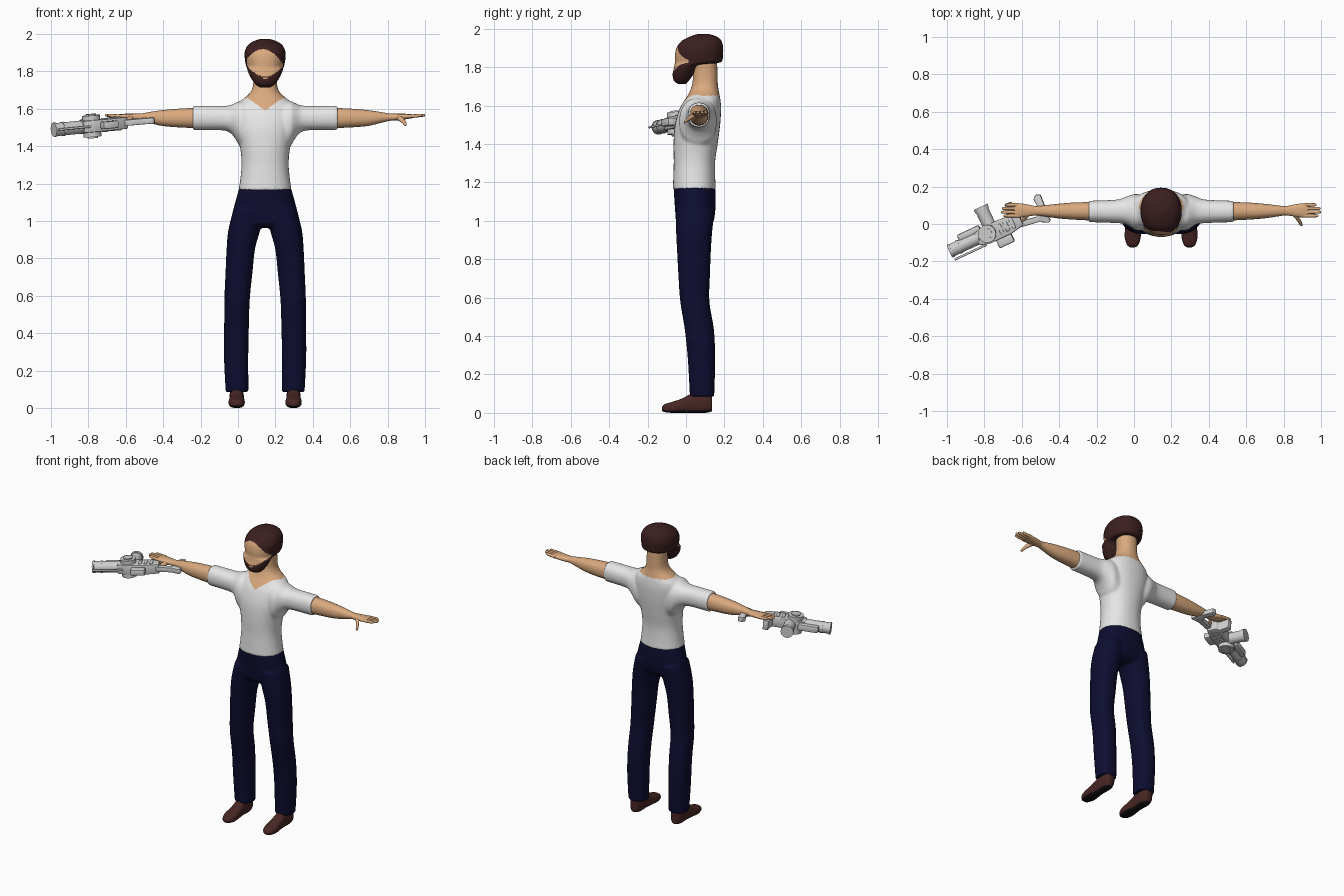
import bpy, bmesh, math
from mathutils import Matrix, Vector

if "Cube" in bpy.data.objects:
    bpy.data.objects.remove(bpy.data.objects["Cube"])

CX = 0.145          # centre line of the man


def material(name, rgb):
    m = bpy.data.materials.new(name)
    m.diffuse_color = (*rgb, 1)
    m.use_nodes = True
    m.node_tree.nodes["Principled BSDF"].inputs["Base Color"].default_value = m.diffuse_color
    return m


SKIN = material("skin", (0.70, 0.40, 0.21))
WHITE = material("white cotton", (0.80, 0.80, 0.80))
NAVY = material("navy denim", (0.004, 0.004, 0.03))
HAIR = material("dark brown hair", (0.045, 0.014, 0.014))
SHOE = material("brown leather", (0.065, 0.02, 0.018))
SOLE = material("black sole", (0.006, 0.005, 0.005))
METAL = material("pale metal", (0.62, 0.62, 0.62))


def finish(name, bm, mats, rule=None, angle=None, matrix=None):
    """Turn a bmesh into a named, smooth-shaded object; rule(face) gives the colour."""
    bmesh.ops.recalc_face_normals(bm, faces=bm.faces)
    for f in bm.faces:
        f.smooth = True
        if rule:
            f.material_index = rule(f)
    me = bpy.data.meshes.new(name)
    bm.to_mesh(me)
    bm.free()
    for m in mats:
        me.materials.append(m)
    if angle:
        me.set_sharp_from_angle(angle=math.radians(angle))
    ob = bpy.data.objects.new(name, me)
    if matrix:
        ob.matrix_world = matrix
    bpy.context.collection.objects.link(ob)
    return ob


def loft(bm, axis, sections, n=32, steps=4, power=2.2):
    """Skin rounded sections (t, a0, a1, b0, b1) along an axis, eased between stations."""
    S = [Vector(s) for s in sections]
    rows = []
    for i in range(len(S) - 1):
        p0, p1, p2, p3 = S[max(i - 1, 0)], S[i], S[i + 1], S[min(i + 2, len(S) - 1)]
        for k in range(steps):
            t = k / steps
            rows.append(0.5 * (2 * p1 + (p2 - p0) * t + (2 * p0 - 5 * p1 + 4 * p2 - p3) * t * t
                               + (3 * p1 - p0 - 3 * p2 + p3) * t ** 3))
    rows.append(S[-1])
    rings = []
    for t, a0, a1, b0, b1 in rows:
        ring = []
        for j in range(n):
            c, s = math.cos(math.tau * j / n), math.sin(math.tau * j / n)
            a = (a0 + a1) / 2 + (a1 - a0) / 2 * math.copysign(abs(c) ** (2 / power), c)
            b = (b0 + b1) / 2 + (b1 - b0) / 2 * math.copysign(abs(s) ** (2 / power), s)
            ring.append(bm.verts.new({'x': (t, a, b), 'y': (a, t, b), 'z': (a, b, t)}[axis]))
        rings.append(ring)
    for r, q in zip(rings, rings[1:]):
        for j in range(n):
            bm.faces.new((r[j], r[(j + 1) % n], q[(j + 1) % n], q[j]))
    bm.faces.new(rings[0][::-1])
    bm.faces.new(rings[-1])


def fuse(name, bm, voxel, rounds, mats, rule=None):
    """Melt overlapping lofts into one soft skin."""
    tmp = finish("helper", bm, [])
    r = tmp.modifiers.new("melt", 'REMESH')
    r.mode, r.voxel_size = 'VOXEL', voxel
    s = tmp.modifiers.new("soften", 'SMOOTH')
    s.factor, s.iterations = 0.5, rounds
    me = bpy.data.meshes.new_from_object(tmp.evaluated_get(bpy.context.evaluated_depsgraph_get()))
    bpy.data.objects.remove(tmp)
    out = bmesh.new()
    out.from_mesh(me)
    finish(name, out, mats, rule)


def upright(rows, cx=CX):
    return [(z, cx - hw, cx + hw, y0, y1) for z, hw, y0, y1 in rows]


# T-shirt with neck: the V neckline is coloured by height
bm = bmesh.new()
loft(bm, 'z', upright([
    (1.163, .142, -.069, .156), (1.23, .132, -.066, .152), (1.31, .126, -.064, .152),
    (1.40, .135, -.065, .165), (1.50, .16, -.058, .178), (1.58, .165, -.035, .183),
    (1.625, .15, -.01, .18), (1.655, .115, .01, .175), (1.68, .085, .022, .17),
    (1.71, .068, .032, .166), (1.75, .063, .036, .165), (1.83, .063, .04, .162)]))
for s in (-1, 1):
    loft(bm, 'x', [(CX + s * d, y0, y1, z0, z1) for d, z0, z1, y0, y1 in (
        (.05, 1.34, 1.63, -.03, .15), (.13, 1.395, 1.64, -.035, .16), (.16, 1.44, 1.63, -.02, .156),
        (.19, 1.473, 1.618, -.002, .145), (.24, 1.485, 1.615, .005, .13), (.387, 1.486, 1.616, .01, .124))])


def neckline(f):
    c = f.calc_center_median()
    line = 1.59 + 0.72 * abs(c.x - CX) if c.y < 0.08 else 1.652
    return 1 if c.z > min(line, 1.655) else 0


fuse("shirt_and_neck", bm, 0.007, 5, [WHITE, SKIN], neckline)

# Trousers
bm = bmesh.new()
loft(bm, 'z', upright([(.962, .13, -.025, .11), (.99, .18, -.05, .14), (1.03, .178, -.055, .15),
                       (1.10, .160, -.06, .155), (1.176, .139, -.065, .152)]))
for s in (-1, 1):
    loft(bm, 'z', [(z, CX + s * c - hw, CX + s * c + hw, y0, y1) for z, c, hw, y0, y1 in (
        (.085, .150, .061, .02, .147), (.27, .155, .065, .01, .152), (.43, .153, .066, -.006, .146),
        (.58, .150, .068, -.03, .122), (.72, .140, .072, -.04, .125), (.85, .130, .076, -.047, .13),
        (.95, .112, .085, -.052, .137), (1.06, .09, .08, -.055, .15))])
fuse("trousers", bm, 0.008, 4, [NAVY])

# Head: hair, beard and mouth are coloured by position
bm = bmesh.new()
loft(bm, 'z', upright([
    (1.712, .025, -.04, .0), (1.73, .052, -.064, .015), (1.765, .077, -.07, .04),
    (1.80, .093, -.062, .055), (1.813, .097, -.06, .08), (1.825, .101, -.058, .18),
    (1.86, .108, -.058, .192), (1.90, .11, -.05, .194), (1.935, .096, -.025, .186),
    (1.957, .07, .015, .165), (1.972, .03, .055, .125)]))


def face_paint(f):
    c = f.calc_center_median()
    d = c.x - CX
    face = 1.772 + 6 * d * d < c.z < 1.918 - 7 * (d + .012) ** 2 and c.y < .015 and abs(d) < .097
    mouth = abs(d) < .012 and abs(c.z - 1.761) < .005 and c.y < -.04
    return 1 if face or mouth else 0


fuse("head", bm, 0.005, 6, [HAIR, SKIN], face_paint)

for s, side in ((-1, "right"), (1, "left")):
    # Forearm and palm, then fingers and thumb
    bm = bmesh.new()
    loft(bm, 'x', [(CX + s * d, y0, y1, z0, z1) for d, z0, z1, y0, y1 in (
        (.34, 1.495, 1.606, .017, .118), (.46, 1.50, 1.60, .023, .115), (.55, 1.508, 1.592, .03, .108),
        (.62, 1.524, 1.582, .04, .10), (.665, 1.535, 1.574, .046, .095), (.70, 1.537, 1.573, .042, .102),
        (.75, 1.543, 1.573, .035, .110), (.785, 1.549, 1.570, .036, .110))])
    for i, tip in enumerate((.842, .856, .852, .832)):
        y = .044 + i * .0195
        loft(bm, 'x', [(CX + s * d, y - r, y + r, z - r, z + r) for d, r, z in (
            (.76, .010, 1.559), (.81, .009, 1.562), (tip - .008, .0075, 1.565), (tip, .003, 1.565))], 12)
    loft(bm, 'y', [(y, CX + s * d - r, CX + s * d + r, z - r, z + r) for y, d, z, r in (
        (.06, .705, 1.555, .014), (.035, .725, 1.545, .013), (.01, .742, 1.528, .010),
        (-.006, .749, 1.516, .008), (-.011, .75, 1.512, .003))], 12)
    finish(side + "_arm", bm, [SKIN], angle=60)

    # Shoe with a dark sole
    bm = bmesh.new()
    c = CX + s * .152
    loft(bm, 'y', [(y, c - hw, c + hw, z0, z1) for y, hw, z0, z1 in (
        (-.125, .012, .012, .03), (-.112, .030, .004, .045), (-.07, .043, 0, .058),
        (-.02, .040, 0, .075), (.03, .036, 0, .10), (.10, .038, 0, .11), (.135, .026, .008, .11))], power=2.6)
    finish(side + "_shoe", bm, [SHOE, SOLE], lambda f: int(f.calc_center_median().z < .012), 70)

# Gun lying on its side: u runs muzzle to butt, v is the grip side, w the thickness
a = math.radians(25)
u = Vector((math.cos(a), math.sin(a), 0.09)).normalized()
v = Vector((-math.sin(a), math.cos(a), 0))
GUN = Matrix.Translation((-.985, -.145, 1.487)) @ Matrix((u, v, u.cross(v))).transposed().to_4x4()
ALONG = {'u': Matrix.Rotation(math.pi / 2, 4, 'Y'), 'v': Matrix.Rotation(math.pi / 2, 4, 'X'), 'w': Matrix()}


def tube(name, axis, centre, radius, length, n=24):
    bm = bmesh.new()
    bmesh.ops.create_cone(bm, cap_ends=True, segments=n, radius1=radius, radius2=radius, depth=length,
                          matrix=Matrix.Translation(centre) @ ALONG[axis])
    finish(name, bm, [METAL], angle=35, matrix=GUN)


def plate(name, outline, half, bevel=.006, w=0):
    bm = bmesh.new()
    f = bm.faces.new([bm.verts.new((p, q, w - half)) for p, q in outline])
    ext = bmesh.ops.extrude_face_region(bm, geom=[f])['geom']
    bmesh.ops.translate(bm, vec=(0, 0, 2 * half), verts=[e for e in ext if isinstance(e, bmesh.types.BMVert)])
    bmesh.ops.bevel(bm, geom=bm.edges[:], offset=bevel, segments=2, affect='EDGES', profile=.5)
    finish(name, bm, [METAL], angle=35, matrix=GUN)


def box(name, u0, u1, v0, v1, half, bevel=.004, w=0):
    plate(name, ((u0, v0), (u1, v0), (u1, v1), (u0, v1)), half, bevel, w)


tube("gun_barrel", 'u', (.10, 0, 0), .035, .20)
for i, p in enumerate((.006, .055, .165)):
    tube(f"barrel_band_{i}", 'u', (p, 0, 0), .038, .012)
tube("barrel_rod", 'u', (.10, -.052, 0), .006, .19, 12)
box("fore_end", .07, .20, .025, .062, .022, .01)
plate("gun_body", ((.16, -.04), (.22, -.055), (.34, -.055), (.42, -.04), (.42, .02), (.40, .035),
                   (.41, .10), (.375, .105), (.36, .04), (.20, .045), (.16, .03)), .032)
box("top_sight", .25, .34, -.10, -.05, .02, .008)
tube("gun_hub", 'w', (.225, 0, 0), .048, .115)
tube("hub_cap", 'w', (.225, 0, 0), .028, .13)
tube("drum_magazine", 'v', (.25, .085, 0), .036, .11)
tube("drum_rim", 'v', (.25, .135, 0), .040, .02)
plate("gun_stock", ((.40, -.045), (.50, -.06), (.545, -.085), (.56, -.08), (.565, 0), (.57, .07), (.545, .08),
                    (.525, .06), (.53, 0), (.50, -.03), (.40, -.01)), .016, .004)
for i in range(3):
    box(f"side_rib_{i}", .29 + i * .035, .31 + i * .035, -.035, .02, .037, .002)
